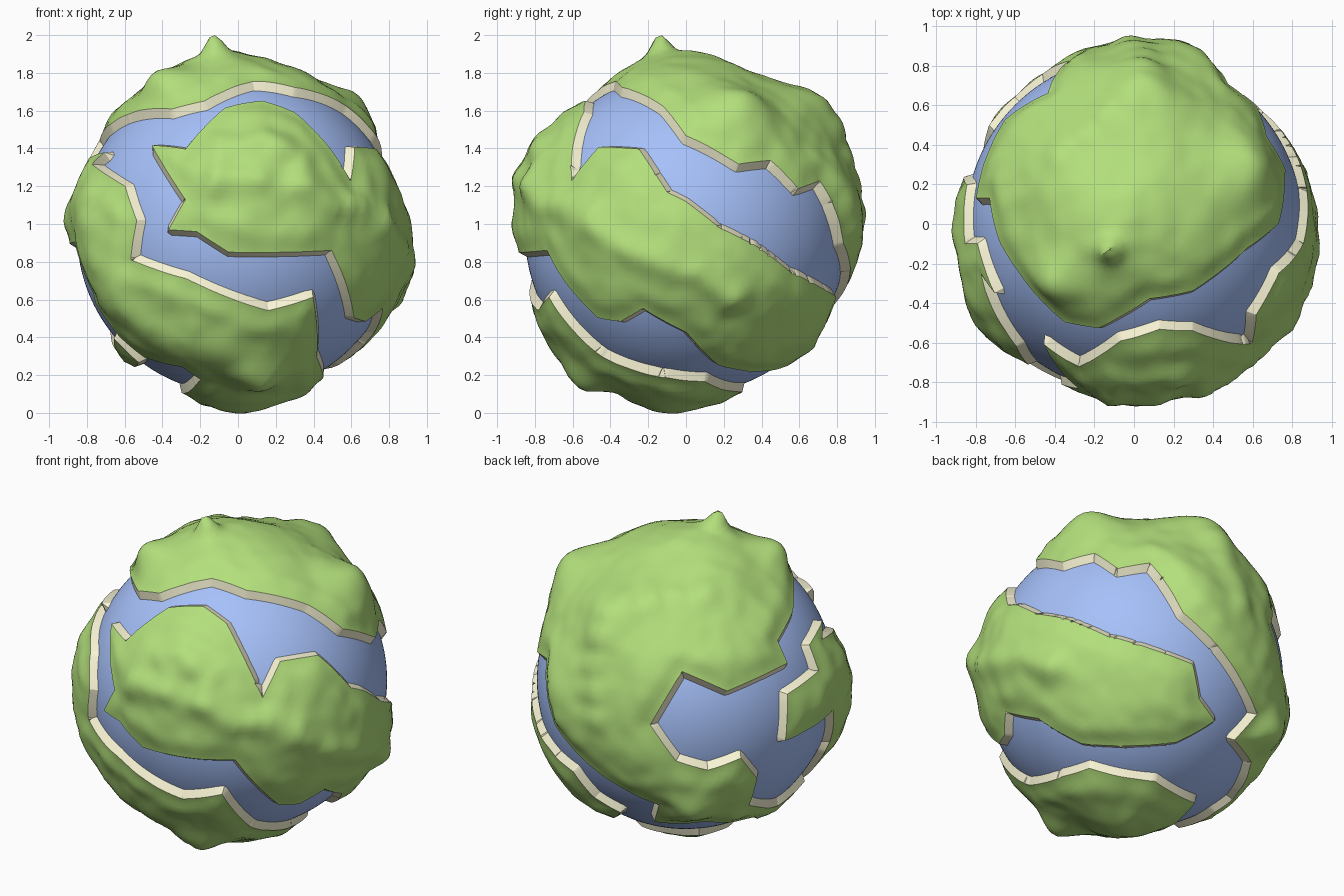
import bpy, bmesh, math
from mathutils import Vector, noise, kdtree

if "Cube" in bpy.data.objects:
    bpy.data.objects.remove(bpy.data.objects["Cube"])

CENTRE = Vector((0, 0, 0.95))
LAND, RIM, SEA = 0.916, 0.893, 0.852
# sight lines: azimuth, elevation, position of the planet centre in that view
VIEWS = {"F": (0, 0, 0, .95), "R": (90, 0, 0, .95), "T": (0, 90, 0, 0),
         "L": (213, 23, -.025, -.03), "B": (136, -25, -.02, .075)}


def on_globe(view, x, y):
    az, el, ox, oy = VIEWS[view]
    az, el = math.radians(az), math.radians(el)
    x, y = x - ox, y - oy
    c = Vector((math.sin(az) * math.cos(el), -math.cos(az) * math.cos(el), math.sin(el)))
    right = Vector((math.cos(az), math.sin(az), 0))
    w = math.sqrt(max(0.9 ** 2 - x * x - y * y, 0))
    return (right * x + c.cross(right) * y + c * w).normalized()


def trace(*runs):
    return [on_globe(v, *p) for v, pts in runs for p in pts]


def material(name, col):
    m = bpy.data.materials.new(name)
    m.diffuse_color = (*col, 1)
    m.use_nodes = True
    m.node_tree.nodes["Principled BSDF"].inputs["Base Color"].default_value = m.diffuse_color
    return m


GRASS = material("grass", (0.45, 0.74, 0.20))
SAND = material("sand", (0.95, 0.92, 0.67))
WATER = material("water", (0.38, 0.53, 0.95))

# coastlines
upper = trace(
    ("T", [(-.68, -.1), (-.62, -.2), (-.35, -.5), (-.18, -.53), (.08, -.38), (.3, -.34), (.58, -.12)]),
    ("R", [(0, 1.47), (.28, 1.32), (.45, 1.34), (.6, 1.19), (.71, 1.23)]),
    ("B", [(.32, .38), (.5, .2), (.71, -.19), (.58, -.34), (.66, -.45), (.54, -.65), (.44, -.73)]),
    ("F", [(-.53, .26), (-.66, .39), (-.65, .32)]),
    ("L", [(.36, -.73), (.41, -.57), (.32, -.45), (.13, -.52), (-.05, -.47), (-.2, -.26),
           (-.02, .05), (.24, -.06), (.58, .1), (.52, .23)]))
island = trace(
    ("F", [(-.46, 1.42), (-.28, 1.4), (-.07, 1.62), (.13, 1.66), (.3, 1.6), (.6, 1.23), (.62, 1.41)]),
    ("R", [(-.25, 1.4), (-.1, 1.17), (0, 1.12), (.18, .98), (.38, .88), (.55, .75)]),
    ("B", [(.37, .08), (.4, -.12), (.48, -.24), (.26, -.36), (-.29, -.35), (-.54, -.19)]),
    ("R", [(-.23, .55), (-.35, .48)]),
    ("F", [(.62, .5), (.5, .86), (-.05, .85), (-.22, .96), (-.37, .97), (-.28, 1.13)]))
lower = trace(
    ("L", [(.76, .33)]),
    ("F", [(-.78, 1.32), (-.6, 1.2), (-.54, 1.02), (-.57, .81), (-.28, .71), (.16, .54), (.4, .61), (.42, .29)]),
    ("R", [(-.1, .18), (.1, .16)]),
    ("B", [(.12, -.57), (.33, -.68), (.2, -.78)]),
    ("F", [(-.2, .17), (-.3, .24), (-.5, .29), (-.63, .4), (-.76, .58)]),
    ("L", [(.82, -.38), (.83, -.18), (.57, -.35), (.58, -.08), (.75, .05), (.7, .2)]))

# hills: view, position, height, width
HILLS = [(on_globe(v, x, y), h, w) for v, x, y, h, w in [
    ("T", -.11, -.12, .10, .06), ("T", -.1, -.04, .055, .3), ("T", -.38, -.28, .08, .14),
    ("T", -.42, .2, .03, .2), ("T", .56, .28, .09, .18), ("T", .1, .6, .05, .22),
    ("R", .75, 1.55, .055, .2), ("R", .85, 1.1, .045, .3), ("T", -.35, .75, .03, .25),
    ("L", .05, -.72, .06, .14), ("F", .12, 1.3, .03, .2), ("R", .26, .62, .03, .1),
    ("F", -.66, .62, .02, .15), ("F", .12, .22, .055, .15), ("F", .04, .06, .045, .2)]]

# ridges: view, path, height, width
RIDGES = []
for view, path, h, w in [
        ("F", [(-.13, 1.2), (-.06, 1.4), (.14, 1.43), (.32, 1.34), (.34, 1.2)], .03, .08),
        ("F", [(-.1, 1.22), (.1, 1.22)], .03, .07),
        ("F", [(.3, 1.18), (.5, 1.1), (.75, 1.05)], .03, .09),
        ("R", [(-.5, .98), (-.3, .86), (-.1, .78), (.08, .74), (.22, .62)], .04, .09),
        ("F", [(-.8, 1.1), (-.74, .85), (-.6, .6), (-.4, .42), (-.1, .33), (.1, .22)], .035, .13),
        ("L", [(-.5, -.23), (-.44, .35), (.08, .47)], .03, .1)]:
    p = [on_globe(view, *q) for q in path]
    RIDGES.append(([a.slerp(b, i / 4) for a, b in zip(p, p[1:]) for i in range(5)], h, w))


def height(d, shore):
    h = sum(a * math.exp(-(d.angle(c) / w) ** 2) for c, a, w in HILLS)
    h += sum(a * math.exp(-(min((d - q).length for q in line) / w) ** 2) for line, a, w in RIDGES)
    t = min(shore / 0.13, 1)
    t = t * t * (3 - 2 * t)
    h += 0.014 * noise.noise(d * 4) + 0.009 * noise.noise(d * 9)
    return RIM + (LAND - RIM) * t + h * (0.35 + 0.65 * t)


# flat map seen from a point in the water, used to tell land from sea
POLE = on_globe("R", .4, 1.07)
PX = POLE.orthogonal().normalized()
PY = POLE.cross(PX)


def flat(d):
    k = 1 / (1.0001 - d.dot(POLE))
    return d.dot(PX) * k, d.dot(PY) * k


def inside(p, poly):
    x, y = p
    hit = False
    for (ax, ay), (bx, by) in poly:
        if (ay > y) != (by > y) and x < ax + (y - ay) * (bx - ax) / (by - ay):
            hit = not hit
    return hit


def finish(bm, name, mats):
    me = bpy.data.meshes.new(name)
    bm.to_mesh(me)
    bm.free()
    for m in mats:
        me.materials.append(m)
    ob = bpy.data.objects.new(name, me)
    ob.location = CENTRE
    bpy.context.collection.objects.link(ob)
    bpy.context.view_layer.objects.active = ob
    ob.select_set(True)
    bpy.ops.object.shade_smooth_by_angle(angle=math.radians(30))
    ob.select_set(False)


def land(name, coast):
    bm = bmesh.new()
    bmesh.ops.create_icosphere(bm, subdivisions=6, radius=1)
    pairs = list(zip(coast, coast[1:] + coast[:1]))
    # cut the coastline into the globe
    for a, b in pairs:
        mid = (a + b).normalized()
        lim = math.cos(a.angle(b) / 2 + 0.03)
        faces = [f for f in bm.faces if f.calc_center_median().normalized().dot(mid) > lim]
        geom = faces + list({e for f in faces for e in f.edges}) + list({v for f in faces for v in f.verts})
        bmesh.ops.bisect_plane(bm, geom=geom, dist=1e-4, plane_co=(0, 0, 0), plane_no=a.cross(b).normalized())
    line = [flat(a.slerp(b, i / 4)) for a, b in pairs for i in range(4)]
    poly = list(zip(line, line[1:] + line[:1]))
    sea = [f for f in bm.faces if not inside(flat(f.calc_center_median().normalized()), poly)]
    bmesh.ops.delete(bm, geom=sea, context='FACES')
    # outward direction along the shore
    for v in bm.verts:
        v.co.normalize()
    rim = [e for e in bm.edges if e.is_boundary]
    out = {}
    for e in rim:
        a, b = e.verts
        n = (a.co - b.co).cross(a.co).normalized()
        if n.dot(e.link_faces[0].calc_center_median() - a.co) > 0:
            n.negate()
        for v in (a, b):
            out[v] = out.get(v, Vector()) + n
    foot = {v: (v.co + n.normalized() * 0.037).normalized() * (SEA - 0.004) for v, n in out.items()}
    # raise the terrain
    tree = kdtree.KDTree(len(out))
    for i, v in enumerate(out):
        tree.insert(v.co, i)
    tree.balance()
    for v in bm.verts:
        v.co *= height(v.co, tree.find(v.co)[2])
    # sandy bank down to the water
    low = {v: bm.verts.new(p) for v, p in foot.items()}
    for e in rim:
        loop = e.link_loops[0]
        a, b = loop.vert, loop.link_loop_next.vert
        bm.faces.new((b, a, low[a], low[b])).material_index = 1
    finish(bm, name, (GRASS, SAND))


land("upper_land", upper)
land("front_island", island)
land("lower_land", lower)

# ocean
sea = bmesh.new()
bmesh.ops.create_icosphere(sea, subdivisions=6, radius=SEA)
finish(sea, "ocean", (WATER,))
